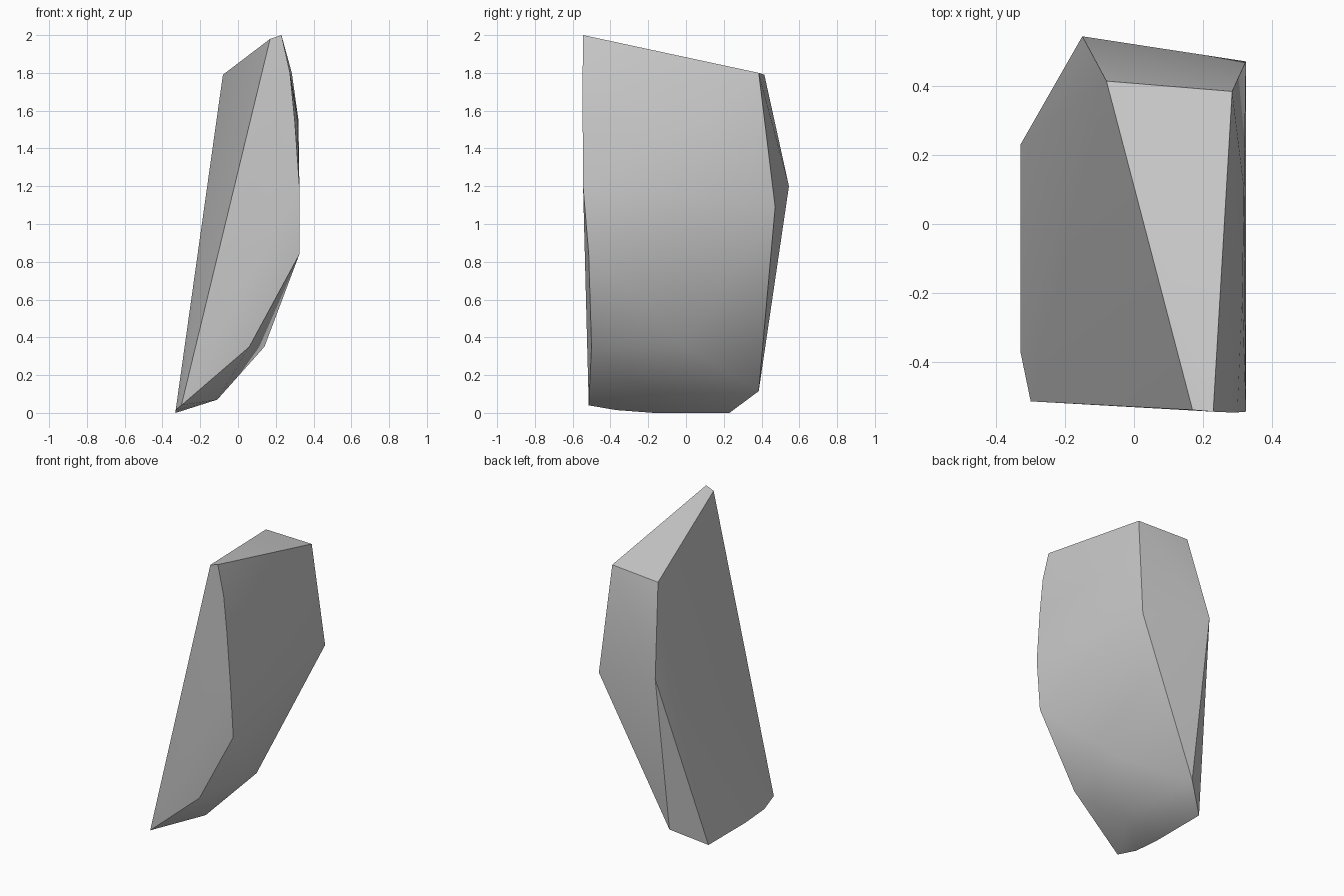
import bpy
import bmesh
import math

default_cube = bpy.data.objects.get("Cube")
if default_cube:
    bpy.data.objects.remove(default_cube, do_unlink=True)


def make_material(name, colour):
    material = bpy.data.materials.new(name)
    material.use_nodes = True
    material.diffuse_color = colour
    material.node_tree.nodes["Principled BSDF"].inputs["Base Color"].default_value = colour
    return material


def build_hull(name, outlines, material):
    """Wrap a faceted solid tightly around the corner points of its outlines."""
    bm = bmesh.new()
    for outline in outlines:
        for corner in outline:
            bm.verts.new(corner)
    result = bmesh.ops.convex_hull(bm, input=list(bm.verts), use_existing_faces=False)
    loose = {item for item in result["geom_interior"] + result["geom_unused"]
             if isinstance(item, bmesh.types.BMVert)}
    bmesh.ops.delete(bm, geom=list(loose), context="VERTS")
    bmesh.ops.recalc_face_normals(bm, faces=list(bm.faces))
    mesh = bpy.data.meshes.new(name)
    bm.to_mesh(mesh)
    bm.free()
    mesh.materials.append(material)
    rock = bpy.data.objects.new(name, mesh)
    bpy.context.scene.collection.objects.link(rock)
    return rock


# Sloping cap of the stone
cap = [(0.17, -0.54, 1.98), (0.23, -0.545, 2.0),
       (0.285, 0.385, 1.8), (-0.08, 0.415, 1.79)]

# Curved edge running down the front face
front_edge = [(0.275, -0.547, 1.8), (0.3, -0.547, 1.55), (0.325, -0.545, 1.2),
              (0.325, -0.515, 0.84), (0.06, -0.5, 0.35), (-0.3, -0.515, 0.04)]

# Back corners
back_edge = [(-0.15, 0.545, 1.2), (0.325, 0.472, 1.09), (-0.145, 0.385, 0.115)]

# Narrow foot along the leaning side
foot = [(-0.33, 0.23, 0), (-0.33, -0.17, 0), (-0.33, -0.37, 0.015)]

# Soft bulges on the broad side
bulges = [(0.32, 0.1, 1.55), (0.315, -0.2, 1.55),
          (0.14, 0, 0.35), (-0.11, -0.19, 0.07)]

stone = make_material("stone grey", (0.6, 0.6, 0.6, 1))
rock = build_hull("rock", [cap, front_edge, back_edge, foot, bulges], stone)

# Soften the gentle facets and keep the main ridges crisp
bpy.ops.object.select_all(action="DESELECT")
rock.select_set(True)
bpy.context.view_layer.objects.active = rock
bpy.ops.object.shade_smooth_by_angle(angle=math.radians(36))
